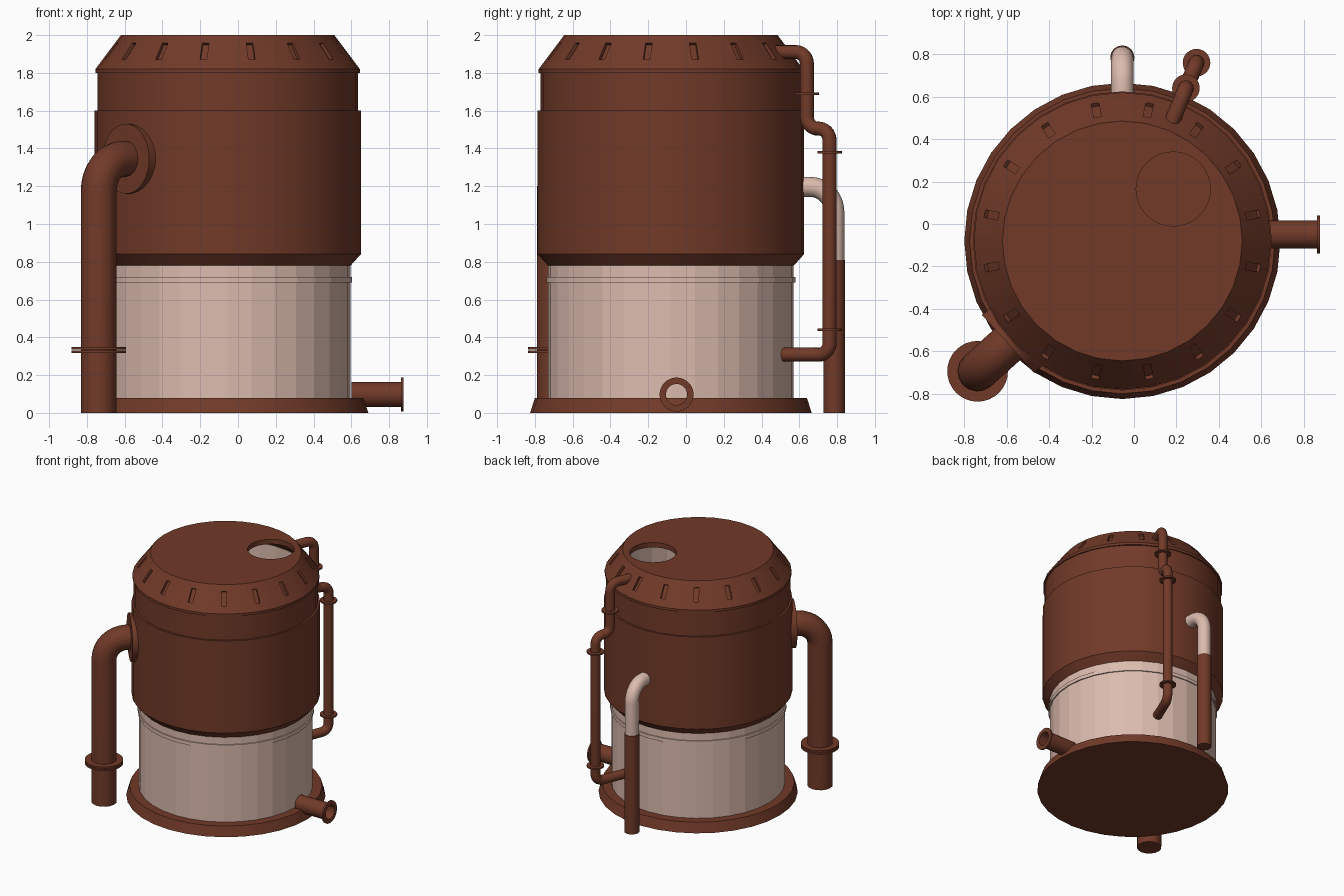
import bpy, bmesh
from math import radians, cos, sin, pi
from mathutils import Matrix, Vector

cube = bpy.data.objects.get("Cube")
if cube:
    bpy.data.objects.remove(cube, do_unlink=True)

CX, CY = -0.055, -0.08          # tank axis


def material(name, rgb):
    m = bpy.data.materials.new(name)
    m.use_nodes = True
    m.diffuse_color = (*rgb, 1)
    m.node_tree.nodes["Principled BSDF"].inputs["Base Color"].default_value = (*rgb, 1)
    return m


rust = material("rust brown", (0.165, 0.042, 0.021))
pale = material("pale pink", (0.72, 0.50, 0.425))


def select(ob):
    bpy.ops.object.select_all(action='DESELECT')
    ob.select_set(True)
    bpy.context.view_layer.objects.active = ob


def smooth(ob):
    select(ob)
    bpy.ops.object.shade_smooth_by_angle(angle=radians(30))


def finish(bm, name, mat):
    me = bpy.data.meshes.new(name)
    bm.to_mesh(me)
    bm.free()
    me.materials.append(mat)
    ob = bpy.data.objects.new(name, me)
    bpy.context.collection.objects.link(ob)
    return ob


def lathe(name, profile, mat, loc=(CX, CY, 0), rot=(0, 0, 0), steps=32, rounded=True):
    """Spin (radius, height) points round z; close the outline unless it meets the axis."""
    bm = bmesh.new()
    vs = [bm.verts.new((r, 0, z)) for r, z in profile]
    edges = [bm.edges.new(p) for p in zip(vs, vs[1:])]
    if profile[0][0] > 0:
        edges.append(bm.edges.new((vs[-1], vs[0])))
    bmesh.ops.spin(bm, geom=vs + edges, cent=(0, 0, 0), axis=(0, 0, 1),
                   angle=2 * pi, steps=steps, use_merge=True)
    bmesh.ops.remove_doubles(bm, verts=bm.verts, dist=1e-5)
    bmesh.ops.recalc_face_normals(bm, faces=bm.faces)
    ob = finish(bm, name, mat)
    ob.location, ob.rotation_euler = loc, rot
    if rounded:
        smooth(ob)
    return ob


def disc(name, radius, low, high, mat, loc, rot=(0, 0, 0)):
    return lathe(name, [(0, low), (radius, low), (radius, high), (0, high)], mat, loc, rot)


def radial(angle, dist, z):
    """Point at a distance from the tank axis in a given direction."""
    return Vector((CX + dist * cos(angle), CY + dist * sin(angle), z))


def pipe(name, corners, radius, bend, mat):
    """Round pipe through right-angled corners with circular elbows."""
    pts = [corners[0]]
    for a, p, b in zip(corners, corners[1:], corners[2:]):
        d1, d2 = (p - a).normalized(), (b - p).normalized()
        centre = p + (d2 - d1) * bend
        for i in range(9):
            t = pi / 2 * i / 8
            pts.append(centre - d2 * bend * cos(t) + d1 * bend * sin(t))
    pts.append(corners[-1])
    cu = bpy.data.curves.new(name, 'CURVE')
    cu.dimensions = '3D'
    cu.bevel_depth, cu.bevel_resolution, cu.use_fill_caps = radius, 6, True
    sp = cu.splines.new('POLY')
    sp.points.add(len(pts) - 1)
    for q, p in zip(sp.points, pts):
        q.co = (*p, 1)
    cu.materials.append(mat)
    ob = bpy.data.objects.new(name, cu)
    bpy.context.collection.objects.link(ob)
    select(ob)
    bpy.ops.object.convert(target='MESH')
    smooth(bpy.context.object)


def cut(ob, cutter):
    cutter.hide_render = True
    mod = ob.modifiers.new("cut", 'BOOLEAN')
    mod.operation, mod.solver, mod.object = 'DIFFERENCE', 'EXACT', cutter
    select(ob)
    bpy.ops.object.modifier_apply(modifier=mod.name)
    bpy.data.objects.remove(cutter, do_unlink=True)


# Base plinth, pale inner tank with its band, and the outer jacket
lathe("base", [(0, 0), (0.745, 0), (0.72, 0.08), (0, 0.08)], rust)
lathe("inner_tank", [(0.65, 0.07), (0.65, 1.81), (0.64, 1.81), (0.64, 0.07)], pale, rounded=False)
lathe("tank_band", [(0.645, 0.69), (0.659, 0.69), (0.659, 0.72), (0.645, 0.72)], pale, rounded=False)
lathe("jacket", [(0.651, 0.78), (0.705, 0.84), (0.705, 1.6), (0.69, 1.6),
                 (0.69, 1.81), (0.651, 1.81)], rust)

# Sloped roof with a round hatch opening and a ring of vent slots
roof = lathe("roof", [(0, 2), (0.565, 2), (0.70, 1.82), (0.70, 1.8), (0.65, 1.8),
                      (0.53, 1.96), (0, 1.96)], rust, rounded=False)
cut(roof, disc("hatch_cutter", 0.175, 1.9, 2.1, rust, (0.185, 0.165, 0)))
bm = bmesh.new()
for k in range(16):
    place = (Matrix.Rotation(pi / 16 + k * pi / 8, 4, 'Z')
             @ Matrix.Translation((0.629, 0, 1.915))
             @ Matrix.Rotation(-radians(36.87), 4, 'Y'))
    bmesh.ops.create_cube(bm, size=1, matrix=place @ Matrix.Diagonal((0.04, 0.036, 0.11, 1)))
slots = finish(bm, "slot_cutter", rust)
slots.location = (CX, CY, 0)
cut(roof, slots)
smooth(roof)

# Large downpipe with its wall plate and flange pair
a = radians(222)
pipe("large_pipe", [radial(a, 0.66, 1.345), radial(a, 0.918, 1.345), radial(a, 0.918, 0)],
     0.095, 0.17, rust)
disc("wall_plate", 0.185, 0.66, 0.725, rust, (CX, CY, 1.345), (0, pi / 2, a))
for low in (0.317, 0.336):
    disc("large_pipe_flange", 0.143, low, low + 0.014, rust, radial(a, 0.918, 0))

# Thin stepped pipe from roof to lower tank
a = radians(67.4)
steps = [(0.60, 1.91), (0.78, 1.91), (0.78, 1.505), (0.91, 1.505), (0.91, 0.308), (0.63, 0.308)]
pipe("stepped_pipe", [radial(a, d, z) for d, z in steps], 0.037, 0.062, rust)
for d, z in ((0.78, 1.69), (0.91, 1.38), (0.91, 0.44)):
    disc("stepped_pipe_flange", 0.065, z - 0.006, z + 0.006, rust, radial(a, d, 0))

# Rear pipe: pale elbow above, brown length below
pipe("rear_elbow", [Vector((CX, 0.58, 1.197)), Vector((CX, 0.785, 1.197)),
                    Vector((CX, 0.785, 0.8))], 0.053, 0.13, pale)
pipe("rear_pipe", [Vector((CX, 0.785, 0.81)), Vector((CX, 0.785, 0))], 0.057, 0, rust)

# Hollow drain outlet with end flange
lathe("drain_outlet", [(0.066, 0.6), (0.066, 0.863), (0.09, 0.863), (0.09, 0.876),
                       (0.056, 0.876), (0.056, 0.6)], rust, (0, -0.05, 0.097), (0, pi / 2, 0))
